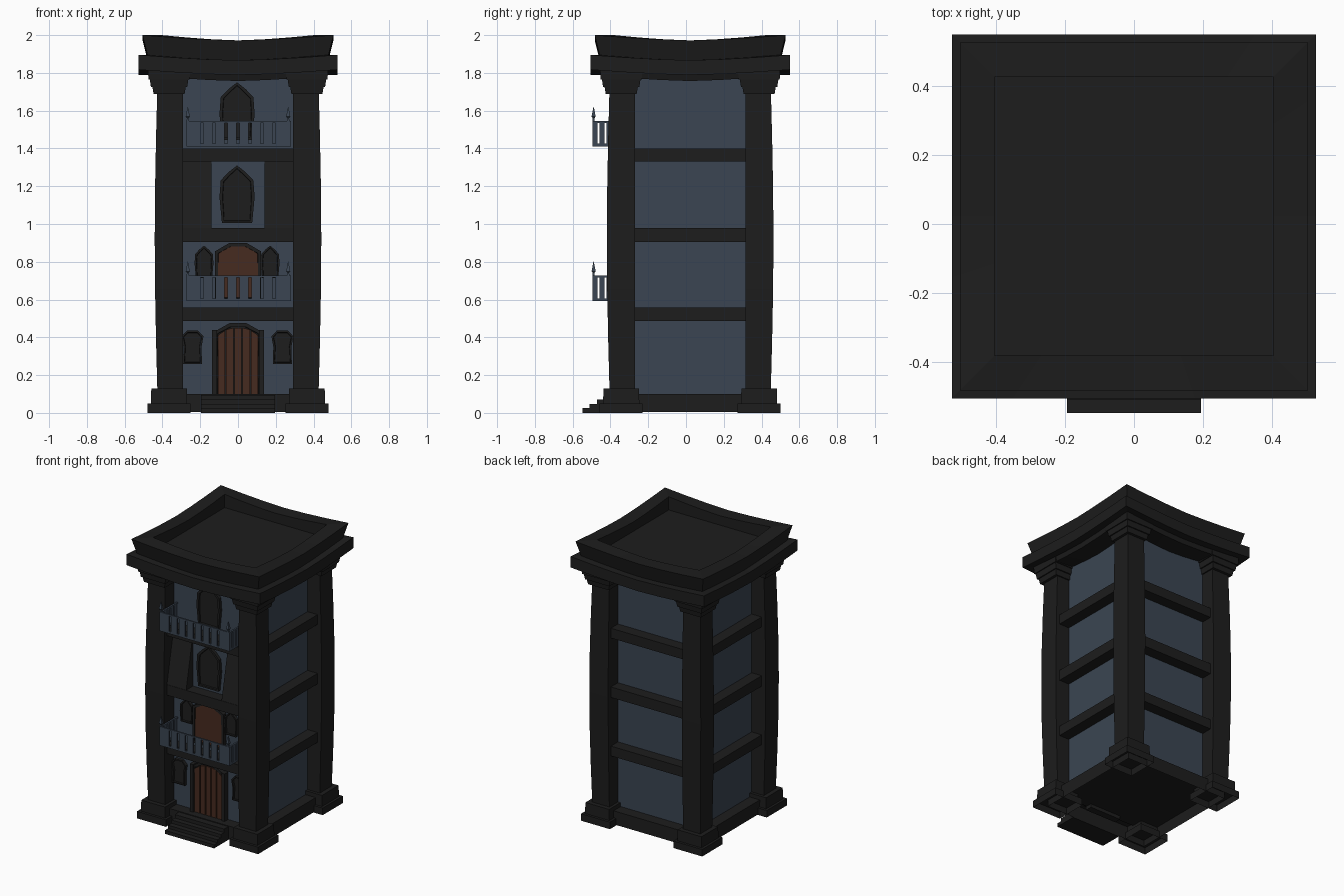
import bpy, bmesh, math

if "Cube" in bpy.data.objects:
    bpy.data.objects.remove(bpy.data.objects["Cube"])

CY = 0.022      # tower centre in y (steps stick out in front)
WALL = 0.33     # half width of the walls


def material(name, rgb):
    m = bpy.data.materials.new(name)
    m.diffuse_color = (*rgb, 1)
    m.use_nodes = True
    m.node_tree.nodes["Principled BSDF"].inputs["Base Color"].default_value = m.diffuse_color
    return m


DARK = material("dark stone", (0.0122, 0.0122, 0.0122))
BLUE = material("blue grey wall", (0.043, 0.060, 0.085))
WOOD = material("brown wood", (0.062, 0.024, 0.014))


def finish(name, bm, mat):
    bmesh.ops.recalc_face_normals(bm, faces=bm.faces)
    me = bpy.data.meshes.new(name)
    bm.to_mesh(me)
    bm.free()
    me.materials.append(mat)
    ob = bpy.data.objects.new(name, me)
    bpy.context.collection.objects.link(ob)
    return ob


def loft(name, rings, mat, bottom=True):
    """Skin a stack of point rings and cap the ends (bottom cap optional)."""
    bm = bmesh.new()
    vs = [[bm.verts.new(p) for p in r] for r in rings]
    n = len(vs[0])
    for a, b in zip(vs, vs[1:]):
        for i in range(n):
            j = (i + 1) % n
            bm.faces.new((a[i], a[j], b[j], b[i]))
    if bottom:
        bm.faces.new(vs[0])
    bm.faces.new(vs[-1])
    return finish(name, bm, mat)


def square(cx, cy, h, z):
    return [(cx + sx * h, cy + sy * h, z) for sx, sy in ((-1, -1), (1, -1), (1, 1), (-1, 1))]


def box(name, x0, x1, y0, y1, z0, z1, mat, bottom=True):
    """Box with y measured from the tower centre."""
    y0, y1 = y0 + CY, y1 + CY
    ring = lambda z: [(x0, y0, z), (x1, y0, z), (x1, y1, z), (x0, y1, z)]
    return loft(name, [ring(z0), ring(z1)], mat, bottom)


def sag_ring(h, z, sag, n=6):
    """Square ring whose sides dip in the middle."""
    pts = []
    for dx, dy in ((1, 0), (0, 1), (-1, 0), (0, -1)):
        for i in range(n):
            t = -1 + 2 * i / n
            pts.append(((dx * t + dy) * h, CY + (dy * t - dx) * h,
                        z - sag * (1 - abs(t) ** 1.5)))
    return pts


def panel(name, pts, y_front, depth, mat, border=0, recess=0):
    """Front-facing outline (x, z) extruded backwards, optionally with a framed recess."""
    bm = bmesh.new()
    f = bm.faces.new([bm.verts.new((x, y_front + CY, z)) for x, z in pts])
    back = bmesh.ops.extrude_face_region(bm, geom=[f], use_keep_orig=True)
    for v in back["geom"]:
        if isinstance(v, bmesh.types.BMVert):
            v.co.y += depth
    bmesh.ops.recalc_face_normals(bm, faces=bm.faces)
    if border:
        bm.normal_update()
        bmesh.ops.inset_region(bm, faces=[f], thickness=border)
        bm.normal_update()
        bmesh.ops.inset_region(bm, faces=[f], thickness=0.002)
        for v in f.verts:
            v.co.y += recess
    return finish(name, bm, mat)


# Walls, hollow base and floor bands
box("walls", -WALL, WALL, -WALL, WALL, 0.09, 1.82, BLUE)
box("base", -0.41, 0.41, -0.41, 0.41, 0.004, 0.10, DARK, False)
box("base_underside", -0.405, 0.405, -0.355, 0.405, 0.085, 0.095, DARK)
for i, (a, b) in enumerate(((0.487, 0.557), (0.905, 0.98), (1.33, 1.40))):
    box(f"floor_band_{i}", -0.41, 0.41, -0.41, 0.41, a, b, DARK)

# Corner columns with hollow plinths and stepped capitals
K = 0.365
for sx in (-1, 1):
    for sy in (-1, 1):
        x, y = sx * K, CY + sy * K
        rings = []
        for i in range(7):
            t = i / 6
            outer = 0.427 + 0.014 * math.sin(math.pi * t)
            c, h = (0.292 + outer) / 2, (outer - 0.292) / 2
            rings.append(square(sx * c, CY + sy * c, h, 0.12 + 1.6 * t))
        loft("column", rings, DARK)
        for nm, z0, z1, h0, h1 in (("plinth_lower", 0, 0.05, 0.114, 0.114),
                                   ("plinth_upper", 0.05, 0.128, 0.096, 0.094),
                                   ("capital_lower", 1.688, 1.73, 0.082, 0.089),
                                   ("capital_middle", 1.725, 1.77, 0.096, 0.103),
                                   ("capital_upper", 1.765, 1.82, 0.109, 0.112)):
            loft(nm, [square(x, y, h0, z0), square(x, y, h1, z1)], DARK, nm != "plinth_lower")

# Sagging cornice and hollow parapet roof
S = 0.028
loft("cornice", [sag_ring(h, z, S) for h, z in (
    (0.31, 1.785), (0.465, 1.785), (0.474, 1.817), (0.528, 1.817),
    (0.528, 1.895), (0.31, 1.895))], DARK)
loft("parapet_roof", [sag_ring(h, z, s) for h, z, s in (
    (0.478, 1.89, S), (0.505, 2.0, S), (0.404, 2.0, S), (0.404, 1.905, 0))], DARK)

# Front steps
for i, (front, top) in enumerate(((-0.548, 0.025), (-0.51, 0.047), (-0.472, 0.07), (-0.435, 0.095))):
    box(f"step_{i}", -0.195, 0.195, front - CY, -0.41, 0, top, DARK)


# Doors: dark arched frame with wooden planks
def door_frame(name, z, top, w):
    t = z + top
    panel(name, [(-w, z), (w, z), (w, t - 0.045), (0.045, t), (-0.045, t), (-w, t - 0.045)],
          -0.362, 0.05, DARK, 0.02, 0.015)


def door_top(x):
    return 0.45 - 0.7 * max(0, abs(x) - 0.05)


door_frame("entrance_frame", 0.06, 0.415, 0.125)
for s in (-1, 1):
    box("entrance_jamb", s * 0.125 - 0.013, s * 0.125 + 0.013, -0.37, -0.32, 0.09, 0.44, DARK)
for i in range(5):
    a = -0.11 + 0.044 * i + 0.003
    b = a + 0.038
    panel("door_plank", [(a, 0.08), (b, 0.08), (b, door_top(b)), (a, door_top(a))], -0.358, 0.02, WOOD)
door_frame("balcony_door_frame", 0.595, 0.305, 0.122)
panel("balcony_door", [(-0.107, 0.605), (0.107, 0.605), (0.107, 0.84), (0.05, 0.882),
                       (-0.05, 0.882), (-0.107, 0.84)], -0.355, 0.02, WOOD)


# Windows: pointed upper ones, small pointed pair, rounded ground-floor pair
def pointed(name, cx, z, w, h, border):
    half = [(0.86 * w, 0), (w, 0.45 * h), (0.93 * w, 0.74 * h), (0.5 * w, 0.88 * h)]
    pts = ([(cx + x, z + y) for x, y in half] + [(cx, z + h)]
           + [(cx - x, z + y) for x, y in reversed(half)])
    panel(name, pts, -0.352, 0.04, DARK, border, 0.012)


pointed("third_floor_window", -0.005, 1.005, 0.093, 0.305, 0.016)
pointed("fourth_floor_window", -0.005, 1.445, 0.093, 0.305, 0.016)
for s in (-1, 1):
    pointed("small_window", -0.005 + s * 0.175, 0.715, 0.05, 0.17, 0.01)
    c = -0.003 + s * 0.238
    arch = [(0.05, 0.26), (0.048, 0.35), (0.058, 0.405), (0.03, 0.435)]
    panel("ground_window", [(c + x, z) for x, z in arch] + [(c - x, z) for x, z in reversed(arch)],
          -0.352, 0.04, DARK, 0.01, 0.012)
    # Sloping buttress panels beside the third-floor window
    x0, x1 = sorted((s * 0.14, s * 0.31))
    prof = ((-0.41, 0.97), (-0.335, 1.335), (-0.30, 1.335), (-0.30, 0.97))
    loft("buttress", [[(x, CY + y, z) for y, z in prof] for x in (x0, x1)], DARK)

# Balconies: slatted fronts and sides, with spear finials
YF, YB, T, BX = -0.518, -0.33, 0.012, 0.004
for z in (0.592, 1.411):
    slots = [-0.19 + 0.0633 * i for i in range(7)]
    edges = [BX - 0.277] + [e for s in slots for e in (s - 0.008, s + 0.008)] + [BX + 0.277]
    for a, b in zip(edges[::2], edges[1::2]):
        box("balcony_slat", a, b, YF, YF + T, z, z + 0.135, BLUE)
    for z0, z1 in ((z, z + 0.014), (z + 0.125, z + 0.135)):
        box("balcony_rail", BX - 0.277, BX + 0.277, YF + 0.001, YF + T - 0.001, z0, z1, BLUE)
    for s in (-1, 1):
        x0, x1 = sorted((BX + s * 0.277, BX + s * 0.265))
        for k in range(5):
            y0 = YF + k * 0.038
            box("balcony_side_slat", x0, x1, y0, y0 + 0.027, z, z + 0.135, BLUE)
        for z0, z1 in ((z, z + 0.014), (z + 0.125, z + 0.135)):
            box("balcony_side_rail", x0, x1, YF, YB, z0, z1, BLUE)
        loft("finial", [square(s * 0.266, YF + CY + 0.007, h, z + dz) for h, dz in (
            (0.006, 0.13), (0.005, 0.15), (0.011, 0.157), (0.001, 0.209))], BLUE)
